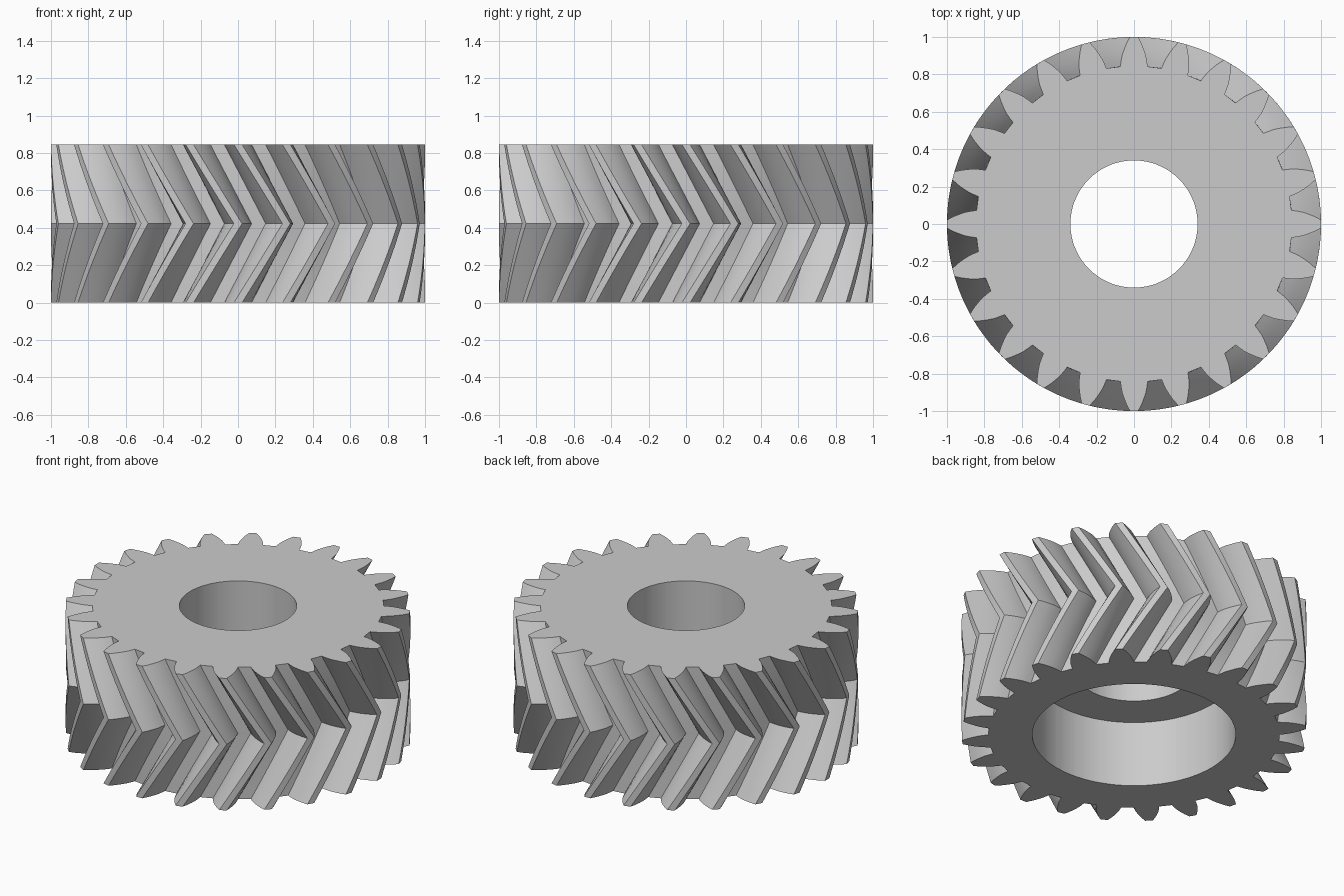
import bpy, bmesh
from math import cos, sin, radians

cube = bpy.data.objects.get("Cube")
if cube:
    bpy.data.objects.remove(cube, do_unlink=True)

TEETH = 24
HEIGHT = 0.845
MID = HEIGHT / 2
TWIST = 15          # degrees gained from either end to the middle
SLICES = 8          # per half
BORE, COUNTERBORE = 0.34, 0.59

# One tooth flank from root to tip: radius, half angle in degrees
FLANK = [(0.845, 4.95), (0.87, 4.6), (0.9, 4.1), (0.93, 3.35), (0.965, 2.4), (1.0, 1.25)]
TOOTH = [(r, -a) for r, a in FLANK] + [(1.0, 0)] + [(r, a) for r, a in reversed(FLANK)]
PROFILE = [(r, a + i * 360 / TEETH) for i in range(TEETH) for r, a in TOOTH]

bm = bmesh.new()


def ring(z, twist=0, radius=None):
    """Toothed outline at a height, or a plain circle if a radius is given."""
    verts = []
    for r, a in PROFILE:
        r, t = radius or r, radians(a + twist)
        verts.append(bm.verts.new((r * cos(t), r * sin(t), z)))
    return verts


# Herringbone rim: twist grows to the middle, then reverses
rings = []
for i in range(2 * SLICES + 1):
    rings.append(ring(HEIGHT * i / (2 * SLICES), TWIST * (1 - abs(i / SLICES - 1))))

# Top face, bore, inner ledge and wider lower recess
rings += [ring(HEIGHT, radius=BORE), ring(MID, radius=BORE),
          ring(MID, radius=COUNTERBORE), ring(0, radius=COUNTERBORE)]

# Skin consecutive rings into a closed body
n = len(PROFILE)
for low, high in zip(rings, rings[1:] + rings[:1]):
    for j in range(n):
        k = (j + 1) % n
        bm.faces.new((low[j], low[k], high[k], high[j]))
bmesh.ops.recalc_face_normals(bm, faces=bm.faces)

mesh = bpy.data.meshes.new("herringbone_gear")
bm.to_mesh(mesh)
bm.free()
gear = bpy.data.objects.new("herringbone_gear", mesh)
bpy.context.collection.objects.link(gear)

# Plain grey metal
grey = bpy.data.materials.new("plain_grey")
grey.use_nodes = True
color = (0.6, 0.6, 0.6, 1)
grey.diffuse_color = color
grey.node_tree.nodes["Principled BSDF"].inputs["Base Color"].default_value = color
mesh.materials.append(grey)

bpy.ops.object.select_all(action="DESELECT")
gear.select_set(True)
bpy.context.view_layer.objects.active = gear
bpy.ops.object.shade_smooth_by_angle(angle=radians(25))
